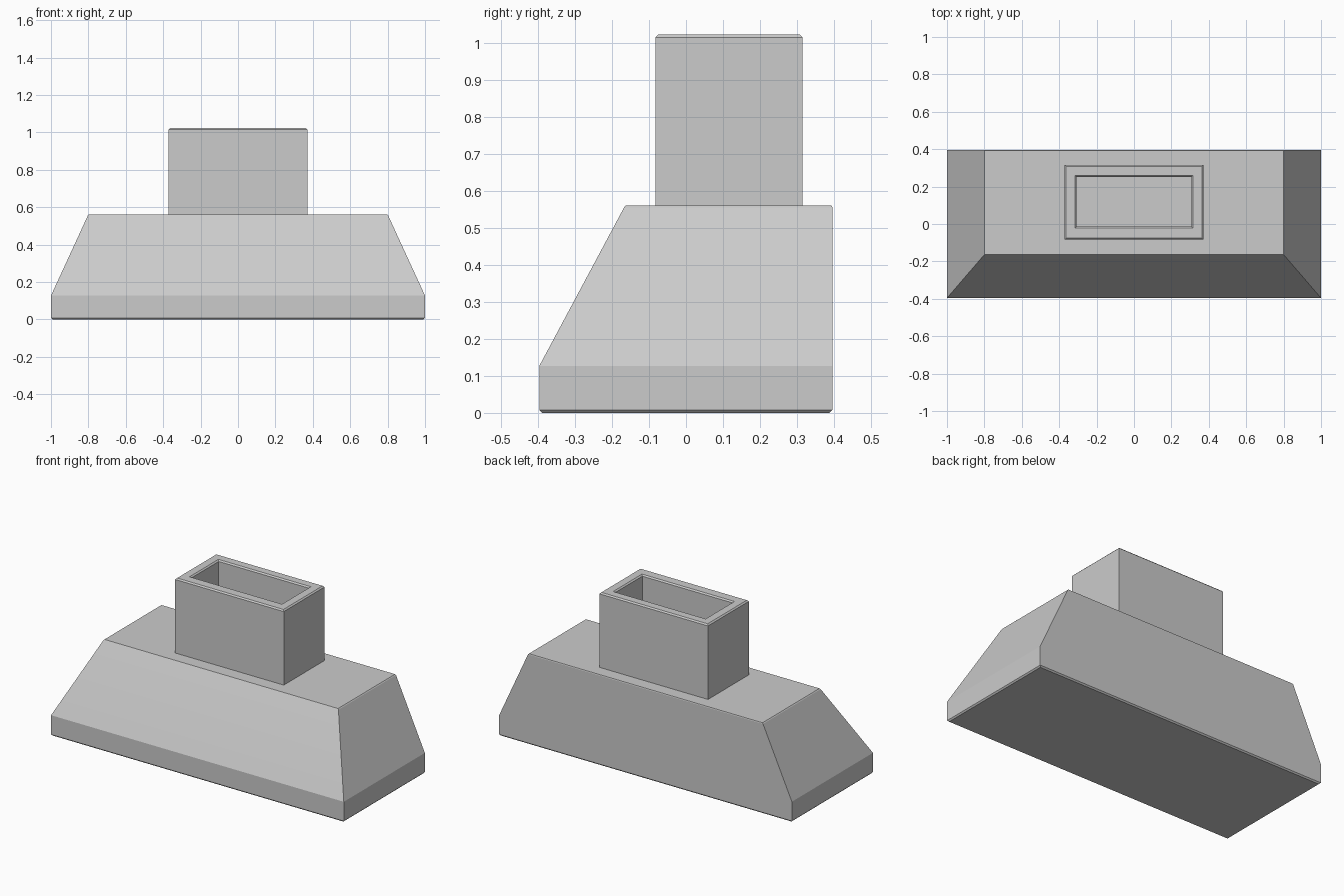
import bpy
import bmesh
import math

if "Cube" in bpy.data.objects:
    bpy.data.objects.remove(bpy.data.objects["Cube"])


def loft_rects(name, rings, cap_start=False, cap_end=False):
    """Skin a stack of rectangles given as (half_width, y_front, y_back, z)."""
    bm = bmesh.new()
    loops = []
    for hw, y0, y1, z in rings:
        corners = ((-hw, y0), (hw, y0), (hw, y1), (-hw, y1))
        loops.append([bm.verts.new((x, y, z)) for x, y in corners])
    for low, high in zip(loops, loops[1:]):
        for i in range(4):
            j = (i + 1) % 4
            bm.faces.new((low[i], low[j], high[j], high[i]))
    if cap_start:
        bm.faces.new(loops[0][::-1])
    if cap_end:
        bm.faces.new(loops[-1])
    mesh = bpy.data.meshes.new(name)
    bm.to_mesh(mesh)
    bm.free()
    obj = bpy.data.objects.new(name, mesh)
    bpy.context.collection.objects.link(obj)
    bpy.ops.object.select_all(action='DESELECT')
    obj.select_set(True)
    bpy.context.view_layer.objects.active = obj
    bpy.ops.object.shade_smooth_by_angle(angle=math.radians(20))
    return obj


# Canopy: straight rim, then sloped front and sides with a vertical back
loft_rects("hood_canopy", [
    (0.992, -0.388, 0.387, 0.0),
    (1.0, -0.396, 0.395, 0.008),
    (1.0, -0.396, 0.395, 0.127),
    (0.803, -0.167, 0.395, 0.555),
    (0.798, -0.163, 0.393, 0.56),
], cap_start=True, cap_end=True)

# Chimney: hollow duct with a softened rim, standing on the canopy top
loft_rects("chimney_duct", [
    (0.371, -0.083, 0.315, 0.555),
    (0.371, -0.083, 0.315, 1.014),
    (0.363, -0.075, 0.307, 1.022),
    (0.316, -0.022, 0.260, 1.022),
    (0.308, -0.014, 0.252, 1.014),
    (0.308, -0.014, 0.252, 0.565),
], cap_end=True)
